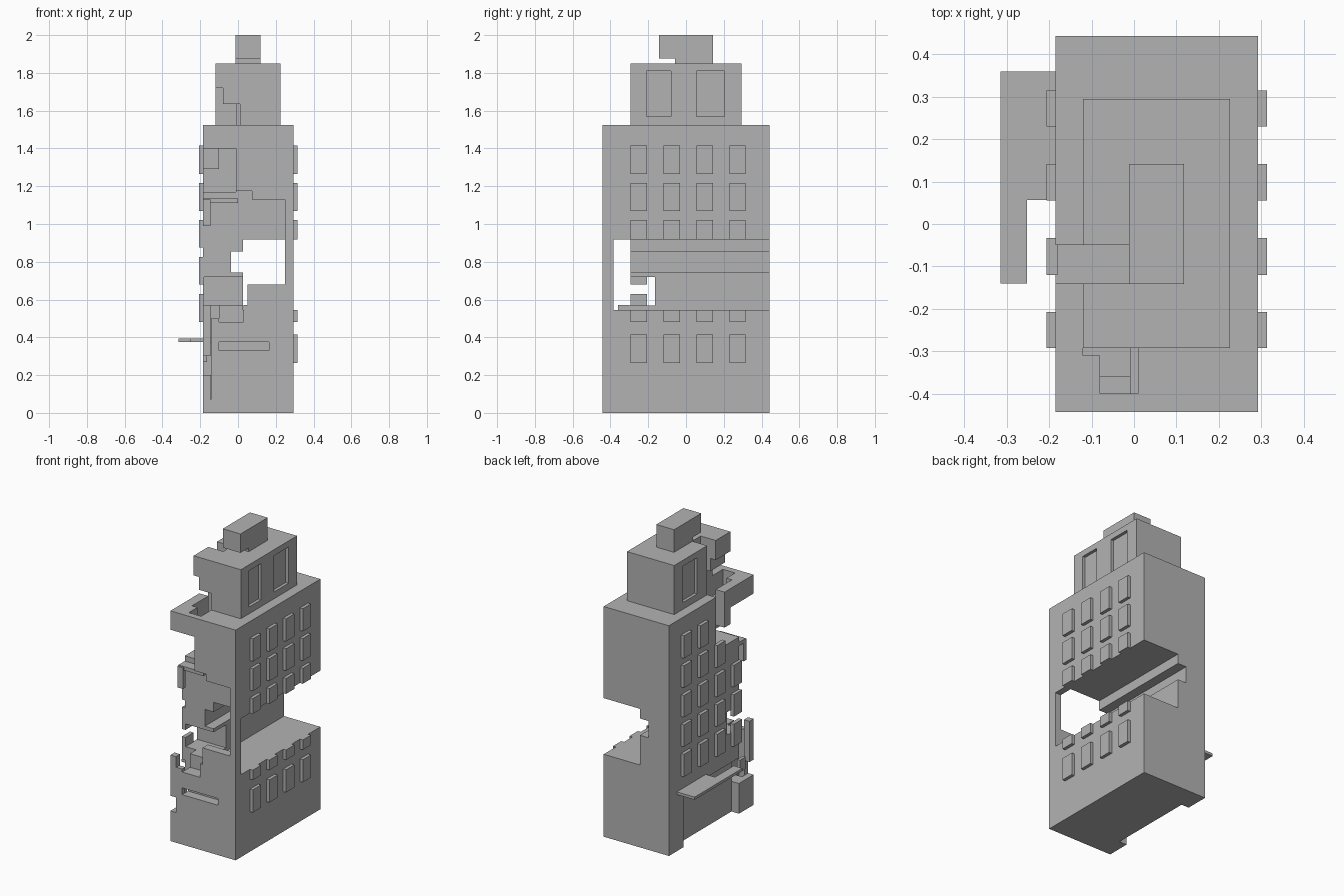
import bpy

cube = bpy.data.objects.get("Cube")
if cube:
    bpy.data.objects.remove(cube, do_unlink=True)

# One plain concrete colour
concrete = bpy.data.materials.new("concrete_grey")
concrete.use_nodes = True
GREY = (0.45, 0.45, 0.45, 1)
concrete.diffuse_color = GREY
concrete.node_tree.nodes["Principled BSDF"].inputs["Base Color"].default_value = GREY


def box(name, x, y, z):
    """Box from (low, high) ranges on each axis."""
    ranges = (x, y, z)
    bpy.ops.mesh.primitive_cube_add(size=1)
    obj = bpy.context.object
    obj.name = name
    for v in obj.data.vertices:
        v.co = [r[0] if c < 0 else r[1] for r, c in zip(ranges, v.co)]
    obj.data.materials.append(concrete)
    return obj


def carve(target, cuts):
    """Subtract a list of boxes from the target."""
    for x, y, z in cuts:
        cutter = box("cutter", x, y, z)
        cutter.hide_render = True
        mod = target.modifiers.new("cut", "BOOLEAN")
        mod.operation = "DIFFERENCE"
        mod.solver = "EXACT"
        mod.object = cutter
        bpy.ops.object.select_all(action="DESELECT")
        bpy.context.view_layer.objects.active = target
        target.select_set(True)
        bpy.ops.object.modifier_apply(modifier=mod.name)
        bpy.data.objects.remove(cutter, do_unlink=True)


LEFT, RIGHT, FRONT, BACK = -0.185, 0.293, -0.443, 0.443
FAR = 1.0

# Main block with blast damage
body = box("main_block", (LEFT, RIGHT), (FRONT, BACK), (0, 1.525))
carve(body, [
    # side and back cavity, with its deeper channel
    ((0.027, FAR), (-0.385, FAR), (0.546, 0.918)),
    ((-0.037, 0.1), (-0.31, FAR), (0.743, 0.854)),
    # front cavity
    ((-FAR, 0.25), (-FAR, -0.385), (0.68, 1.13)),
    ((-FAR, 0.25), (-0.386, -0.293), (0.57, 1.13)),
    ((-FAR, 0.05), (-FAR, -0.38), (0.57, 0.7)),
    ((-FAR, 0.03), (-FAR, -0.36), (0.48, 0.58)),
    ((-FAR, 0.075), (-FAR, -0.293), (1.1, 1.175)),
    ((-FAR, 0.04), (-0.3, -0.165), (0.568, 0.72)),
    # upper corner and roof holes
    ((-FAR, -0.01), (-FAR, -0.05), (1.17, 1.4)),
    ((-FAR, -0.01), (-0.14, -0.05), (1.3, FAR * 2)),
    ((-0.12, 0.01), (-0.31, -0.06), (1.39, FAR * 2)),
    ((-0.08, 0.01), (-0.4, -0.3), (1.39, FAR * 2)),
    # lower corner, slots and shopfront recess
    ((-FAR, -0.1), (-FAR, -0.29), (0.2, 0.6)),
    ((-0.145, -0.1), (-FAR, -0.38), (0.07, 0.22)),
    ((-0.11, 0.163), (-FAR, -0.38), (0.33, 0.375)),
    ((-FAR, -0.13), (-0.29, 0.29), (-FAR, 0.37)),
])

# Upper storey with inset windows and a broken corner
upper = box("upper_storey", (-0.12, 0.226), (-0.293, 0.295), (1.525, 1.85))
cuts = [
    ((-FAR, -0.01), (-0.14, -0.05), (1.4, 2.1)),
    ((-FAR, -0.08), (-FAR, -0.13), (1.4, 1.72)),
    ((-0.09, 0.01), (-FAR, -0.13), (1.4, 1.635)),
    ((-FAR, -0.1), (0.055, 0.205), (1.57, 1.81)),
]
for window in ((-0.21, -0.08), (0.055, 0.205)):
    cuts.append(((0.206, FAR), window, (1.57, 1.81)))
carve(upper, cuts)

# Rooftop box, undercut at the front
roof_box = box("rooftop_box", (-0.012, 0.118), (-0.142, 0.142), (1.84, 2.0))
carve(roof_box, [((-FAR, FAR), (-FAR, -0.057), (1.8, 1.875))])

# Raised windows; damaged ones are shortened or missing
columns = [(-0.293, -0.207), (-0.12, -0.033), (0.055, 0.142), (0.23, 0.315)]
right_rows = [(0.265, 0.415), (0.48, 0.546), (0.918, 1.02), (1.07, 1.217), (1.265, 1.415)]
left_rows = [(0.48, 0.63), (0.68, 0.825), (0.875, 1.02), (1.07, 1.217), (1.265, 1.415)]
for c, col in enumerate(columns):
    for row in right_rows:
        box("right_window", (RIGHT - 0.005, 0.314), col, row)
    for r, row in enumerate(left_rows):
        if c > 1 or r < 3 or (c == 1 and r == 3):
            box("left_window", (-0.206, LEFT + 0.005), col, row)

# Canopy over the shopfront
box("canopy", (-0.315, LEFT + 0.01), (0.057, 0.36), (0.375, 0.393))
box("canopy_arm", (-0.315, -0.252), (-0.14, 0.057), (0.375, 0.393))

# Fragments left hanging in the damaged corner
box("corner_post", (LEFT, -0.145), (FRONT, -0.4), (0.3, 0.57))
box("thin_post", (-0.143, -0.1), (FRONT, -0.41), (0.07, 0.5))
box("hanging_wall", (LEFT, -0.1), (-0.2, -0.14), (1.29, 1.42))
box("floor_plate", (LEFT, 0.0), (-0.36, -0.28), (1.11, 1.135))
box("hanging_strip", (LEFT, -0.145), (-0.37, -0.34), (0.99, 1.13))
box("shop_bracket", (LEFT, -0.165), (-0.36, -0.3), (0.27, 0.35))
